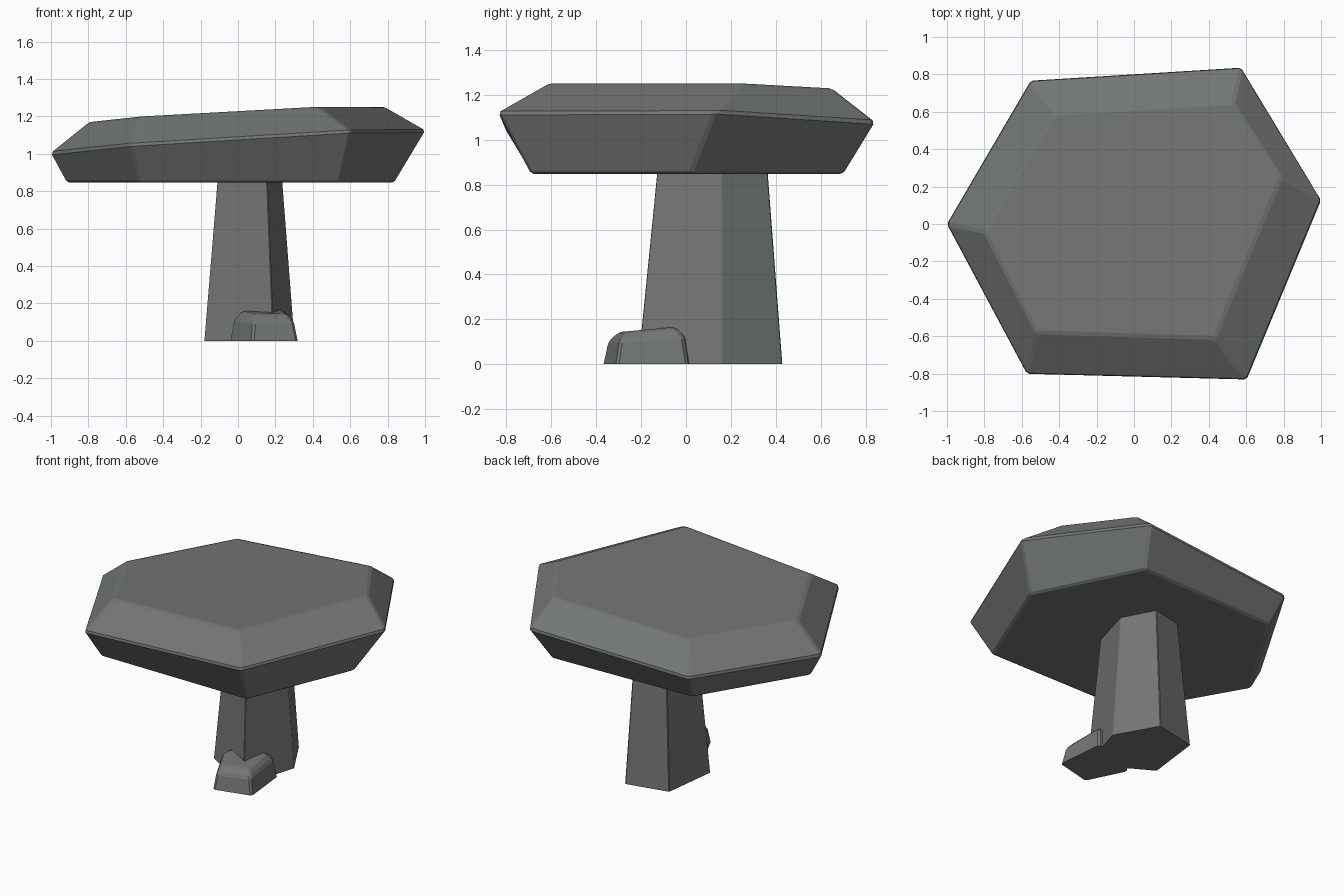
import bpy, bmesh

if "Cube" in bpy.data.objects:
    bpy.data.objects.remove(bpy.data.objects["Cube"])

stone = bpy.data.materials.new("grey green stone")
stone.diffuse_color = (0.17, 0.184, 0.172, 1)
stone.use_nodes = True
stone.node_tree.nodes["Principled BSDF"].inputs["Base Color"].default_value = stone.diffuse_color


def loft(name, rings, bevel=0.0):
    """Bridge matching rings of points bottom to top, cap the ends, chip the edges."""
    bm = bmesh.new()
    loops = [[bm.verts.new(p) for p in ring] for ring in rings]
    n = len(loops[0])
    for lo, hi in zip(loops, loops[1:]):
        for i in range(n):
            j = (i + 1) % n
            bm.faces.new((lo[i], lo[j], hi[j], hi[i]))
    bm.faces.new(loops[0][::-1])
    bm.faces.new(loops[-1])
    if bevel:
        edges = [e for e in bm.edges if max(v.co.z for v in e.verts) > 0.01]
        bmesh.ops.bevel(bm, geom=edges, offset=bevel, segments=1,
                        affect='EDGES', clamp_overlap=True)
    bmesh.ops.recalc_face_normals(bm, faces=bm.faces)
    mesh = bpy.data.meshes.new(name)
    bm.to_mesh(mesh)
    bm.free()
    mesh.materials.append(stone)
    obj = bpy.data.objects.new(name, mesh)
    bpy.context.collection.objects.link(obj)
    return obj


def ring(points, z, centre=(0, 0), sx=1.0, sy=1.0, tilt=0.0):
    cx, cy = centre
    return [(cx + (x - cx) * sx, cy + (y - cy) * sy, z + tilt * (y - cy))
            for x, y in points]


# Table slab: six-sided, with a tilted rim and top
underside = [(-0.92, 0.0), (-0.53, -0.685), (0.545, -0.69),
             (0.84, 0.02), (0.50, 0.70), (-0.51, 0.67)]
rim = [(-1.006, 0.0, 1.005), (-0.575, -0.807, 1.05), (0.605, -0.837, 1.122),
       (1.006, 0.13, 1.125), (0.575, 0.842, 1.08), (-0.555, 0.772, 1.025)]
top = [(-0.80, -0.04, 1.17), (-0.52, -0.58, 1.20), (0.43, -0.61, 1.252),
       (0.785, 0.25, 1.252), (0.53, 0.65, 1.23), (-0.42, 0.59, 1.182)]
loft("table_slab", [ring(underside, 0.848), rim, top], 0.012)

# Pedestal: five-sided tapering column
foot = [(-0.18, 0.0), (0.19, -0.215), (0.303, 0.16), (0.15, 0.43), (-0.135, 0.37)]
loft("pedestal", [ring(foot, 0.0),
                  ring(foot, 0.88, (0.07, 0.15), 0.71, 0.76)], 0.004)

# Small rock wrapped around the front corner of the pedestal
base = [(-0.045, -0.125), (0.075, -0.37), (0.32, -0.31), (0.288, 0.01), (0.06, 0.04)]
mid = (0.14, -0.17)
loft("base_rock", [ring(base, 0.0),
                   ring(base, 0.115, mid, 0.88, 0.89, 0.06),
                   ring(base, 0.155, mid, 0.66, 0.66, 0.06)], 0.012)
